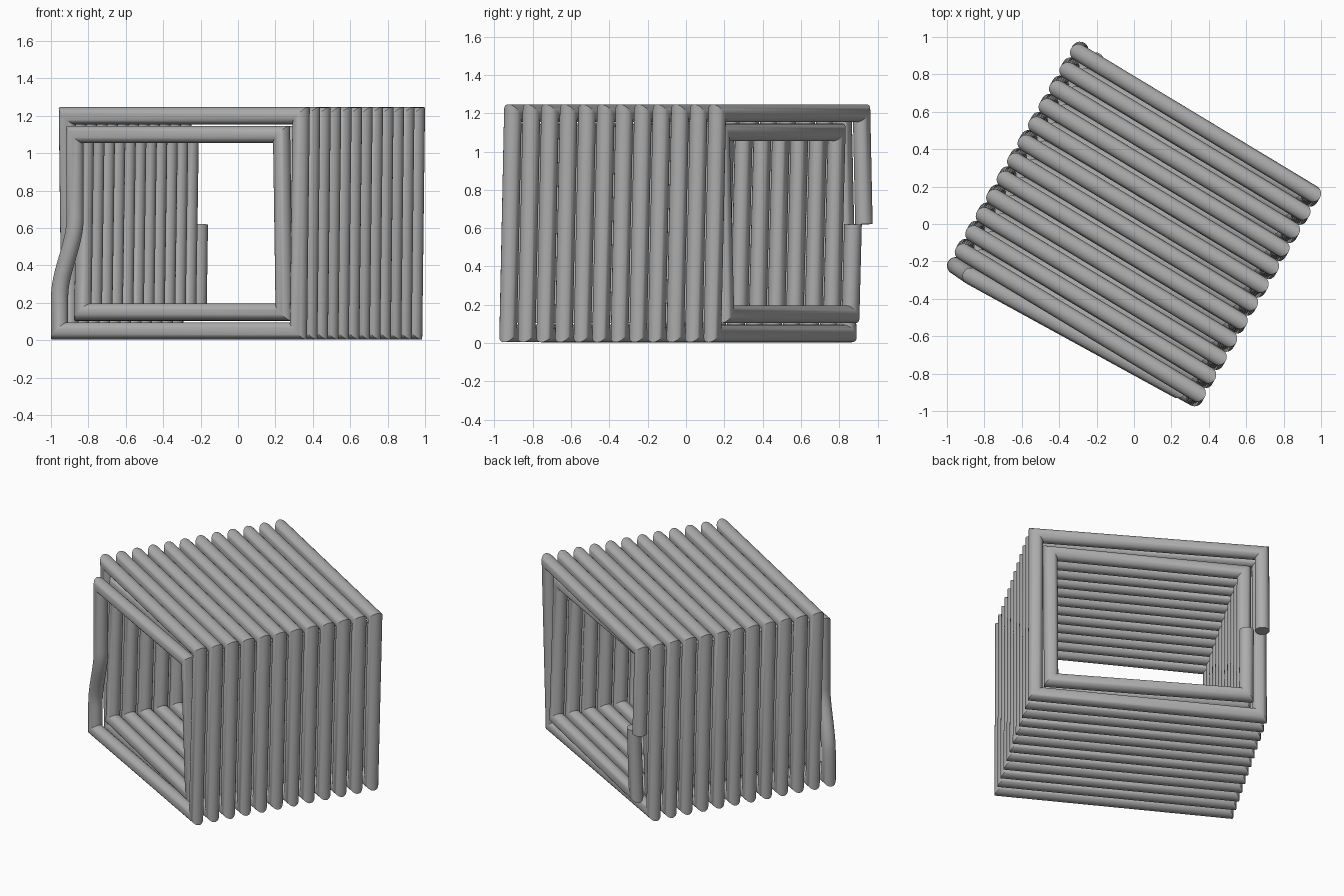
import bpy, bmesh, math
from mathutils import Vector

cube = bpy.data.objects.get("Cube")
if cube:
    bpy.data.objects.remove(cube)

RADIUS, SIDES = 0.046, 24
PITCH, TURNS = 0.112, 12
WIDTH, LOW, HIGH = 1.459, 0.05, 1.2       # outer winding, wire centres
INSET, MIDDLE = 0.1, 0.62                 # layer spacing, height of the free ends
ORIGIN = Vector((-0.954, -0.223, 0))
ACROSS = Vector((math.cos(math.pi / 6), -0.5, 0))
AXIS = Vector((0.5, math.cos(math.pi / 6), 0))


def place(u, s, z):
    """Point from distance across, distance along the coil axis, and height."""
    return ORIGIN + ACROSS * u + AXIS * s + Vector((0, 0, z))


def winding(inset, start, step):
    """Corners of a square helix, from bottom left round to the last top left."""
    u0, u1 = inset, WIDTH - inset
    z0, z1 = LOW + inset, HIGH - inset
    corners = [(u0, z0), (u1, z0), (u1, z1), (u0, z1)]
    return [place(*(corners[i % 4][0], start + i * step, corners[i % 4][1]))
            for i in range(TURNS * 4)]


def sweep(name, path, material):
    """Round wire along a path with true mitred corners and flat ends."""
    bm = bmesh.new()
    heading = (path[1] - path[0]).normalized()
    a = heading.orthogonal().normalized()
    b = heading.cross(a)
    ring = [path[0] + RADIUS * (a * math.cos(t) + b * math.sin(t))
            for t in (math.tau * k / SIDES for k in range(SIDES))]
    rings = [[bm.verts.new(p) for p in ring]]
    for i in range(1, len(path)):
        heading = (path[i] - path[i - 1]).normalized()
        normal = heading
        if i + 1 < len(path):
            normal = heading + (path[i + 1] - path[i]).normalized()
        # Slide the ring along the wire onto the mitre plane
        ring = [p + heading * ((path[i] - p).dot(normal) / heading.dot(normal))
                for p in ring]
        rings.append([bm.verts.new(p) for p in ring])
    for r, q in zip(rings, rings[1:]):
        for k in range(SIDES):
            n = (k + 1) % SIDES
            bm.faces.new((r[k], r[n], q[n], q[k]))
    bm.faces.new(rings[0])
    bm.faces.new(rings[-1])
    bmesh.ops.recalc_face_normals(bm, faces=bm.faces[:])
    mesh = bpy.data.meshes.new(name)
    bm.to_mesh(mesh)
    bm.free()
    mesh.materials.append(material)
    obj = bpy.data.objects.new(name, mesh)
    bpy.context.collection.objects.link(obj)
    bpy.ops.object.select_all(action='DESELECT')
    obj.select_set(True)
    bpy.context.view_layer.objects.active = obj
    bpy.ops.object.shade_smooth_by_angle(angle=math.radians(30))


grey = bpy.data.materials.new("wire_grey")
grey.use_nodes = True
colour = (0.42, 0.42, 0.42, 1)
grey.diffuse_color = colour
grey.node_tree.nodes["Principled BSDF"].inputs["Base Color"].default_value = colour

quarter = PITCH / 4
inner_start = 1.308
outer_end = (TURNS * 4 - 1) * quarter

# Inner layer winds from the back to the front
path = [place(INSET, inner_start + quarter / 2, MIDDLE)]
path += winding(INSET, inner_start, -quarter)

# Crossover eases outward down the front left side
inner_end = inner_start - outer_end
for k in range(13):
    t = k / 12
    ease = t * t * (3 - 2 * t)
    path.append(place(INSET * (1 - ease), inner_end * (1 - ease), 0.65 - 0.42 * t))

# Outer layer winds from the front to the back
path += winding(0, 0, quarter)
path.append(place(0, outer_end + quarter / 2, MIDDLE))

sweep("square_coil_wire", path, grey)
